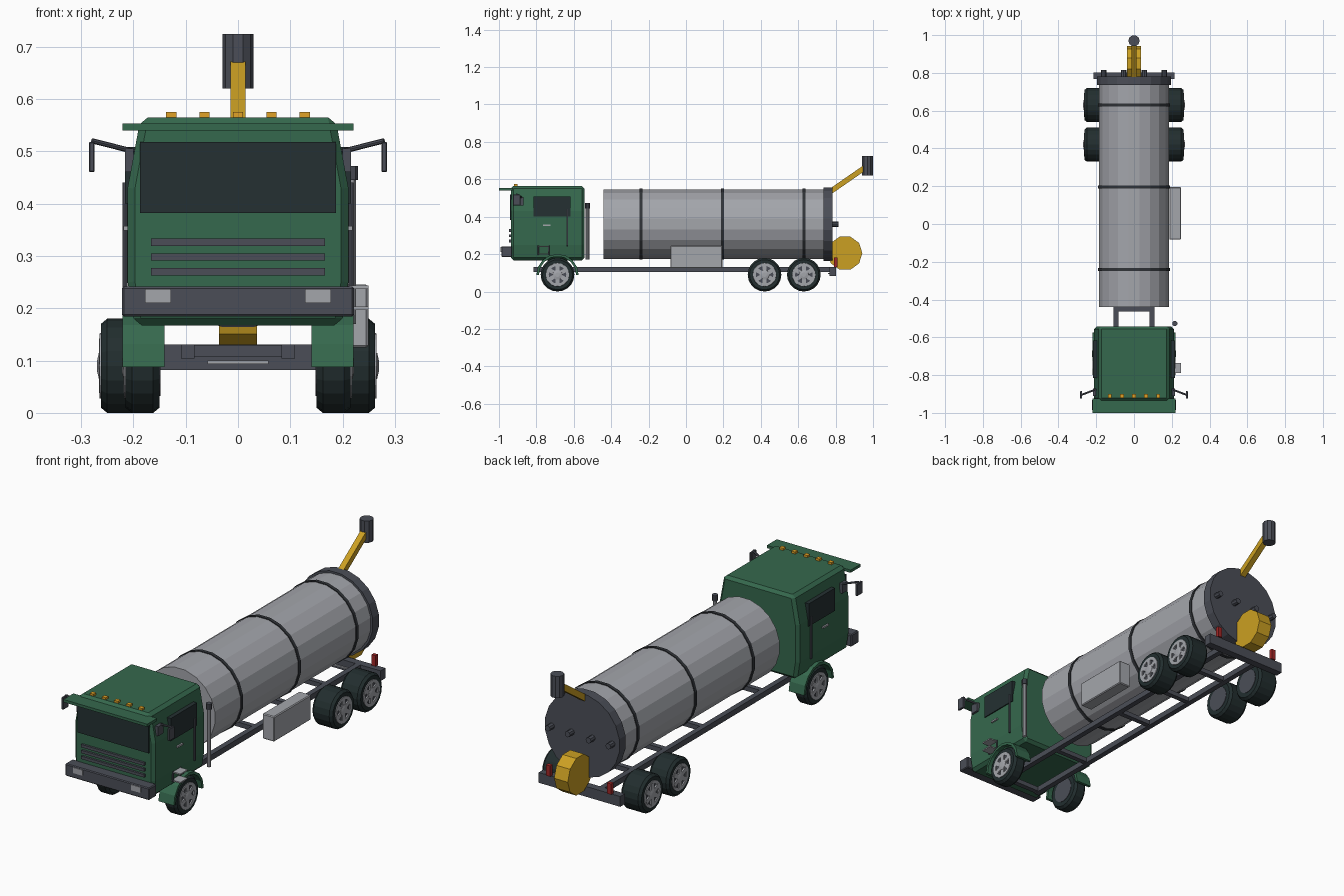
import bpy, bmesh, math
from mathutils import Vector, Matrix

if "Cube" in bpy.data.objects:
    bpy.data.objects.remove(bpy.data.objects["Cube"], do_unlink=True)


def material(name, r, g, b):
    m = bpy.data.materials.new(name)
    m.use_nodes = True
    m.diffuse_color = (r, g, b, 1)
    m.node_tree.nodes["Principled BSDF"].inputs["Base Color"].default_value = (r, g, b, 1)
    return m


GREEN = material("cab green", 0.036, 0.14, 0.075)
SILVER = material("light grey", 0.37, 0.38, 0.41)
STEEL = material("dark steel", 0.07, 0.076, 0.096)
RUBBER = material("tyre black", 0.016, 0.027, 0.028)
GLASS = material("dark glass", 0.018, 0.03, 0.032)
YELLOW = material("machine yellow", 0.6, 0.35, 0.016)
AMBER = material("lamp amber", 0.75, 0.36, 0.02)
RED = material("lamp red", 0.36, 0.02, 0.02)
BAND = material("band grey", 0.03, 0.034, 0.04)


def finish(name, bm, mat, bevel=0):
    bmesh.ops.recalc_face_normals(bm, faces=bm.faces[:])
    me = bpy.data.meshes.new(name)
    bm.to_mesh(me)
    bm.free()
    me.materials.append(mat)
    ob = bpy.data.objects.new(name, me)
    bpy.context.collection.objects.link(ob)
    if bevel:
        mod = ob.modifiers.new("edge", "BEVEL")
        mod.width, mod.segments = bevel, 1
    return ob


def box(name, mat, x, y, z, bevel=0):
    """Box from (min, max) pairs."""
    bm = bmesh.new()
    bmesh.ops.create_cube(bm, size=1)
    for v in bm.verts:
        v.co = [(a + b) / 2 + c * (b - a) for (a, b), c in zip((x, y, z), v.co)]
    return finish(name, bm, mat, bevel)


def pair(name, mat, x, y, z, bevel=0):
    box(name + "_left", mat, x, y, z, bevel)
    box(name + "_right", mat, (-x[1], -x[0]), y, z, bevel)


def rod(name, mat, a, b, r, sides=8, turn=0):
    """Straight bar between two points."""
    a, b = Vector(a), Vector(b)
    bm = bmesh.new()
    bmesh.ops.create_cone(bm, cap_ends=True, segments=sides, radius1=r, radius2=r, depth=(b - a).length)
    rot = (b - a).to_track_quat("Z", "Y").to_matrix().to_4x4()
    bmesh.ops.transform(bm, verts=bm.verts, matrix=Matrix.Translation((a + b) / 2) @ rot @ Matrix.Rotation(turn, 4, "Z"))
    return finish(name, bm, mat)


def prism(name, mat, pts, place, lo, hi, bevel=0):
    """Extrude a 2D outline; place(u, v, w) gives the 3D point."""
    bm = bmesh.new()
    rings = [[bm.verts.new(place(u, v, w)) for u, v in pts] for w in (lo, hi)]
    bm.faces.new(rings[0])
    bm.faces.new(rings[1])
    n = len(pts)
    for i in range(n):
        j = (i + 1) % n
        bm.faces.new((rings[0][i], rings[0][j], rings[1][j], rings[1][i]))
    return finish(name, bm, mat, bevel)


def lathe(name, mat, profile, centre, side, sides=20):
    """Spin (x, radius) points about an x axis through centre."""
    bm = bmesh.new()
    rings = []
    for x, r in profile:
        rings.append([bm.verts.new((side * x, centre[0] + r * math.cos(math.tau * i / sides),
                                    centre[1] + r * math.sin(math.tau * i / sides))) for i in range(sides)])
    for p, q in zip(rings, rings[1:]):
        for i in range(sides):
            j = (i + 1) % sides
            bm.faces.new((p[i], p[j], q[j], q[i]))
    bm.faces.new(rings[0])
    bm.faces.new(rings[-1])
    return finish(name, bm, mat)


# Cab body, bulging at the waist
half = [(0.198, 0.167), (0.211, 0.25), (0.211, 0.43), (0.186, 0.565)]
outline = half + [(-x, z) for x, z in reversed(half)]
prism("cab", GREEN, outline, lambda u, v, w: (u, w, v), -0.936, -0.543, 0.014)
box("sun_visor", GREEN, (-0.221, 0.221), (-1.0, -0.925), (0.54, 0.553))
box("windscreen", GLASS, (-0.187, 0.187), (-0.941, -0.932), (0.382, 0.518))
for i, z in enumerate((0.27, 0.298, 0.326)):
    box(f"grille_bar_{i}", STEEL, (-0.166, 0.166), (-0.946, -0.93), (z - 0.007, z + 0.007))
for i in range(-2, 3):
    box(f"roof_lamp_{i + 2}", AMBER, (i * 0.064 - 0.01, i * 0.064 + 0.01), (-0.92, -0.9), (0.56, 0.575))
box("front_bumper", STEEL, (-0.222, 0.222), (-0.987, -0.93), (0.184, 0.242), 0.004)
pair("headlamp", SILVER, (0.128, 0.178), (-0.991, -0.983), (0.21, 0.237))

# Doors and mirrors
pair("side_window", GLASS, (0.19, 0.216), (-0.815, -0.617), (0.4, 0.508))
pair("door_handle", SILVER, (0.208, 0.219), (-0.765, -0.725), (0.349, 0.357))
for s, side in ((1, "left"), (-1, "right")):
    rod(f"grab_rail_{side}", STEEL, (s * 0.216, -0.635, 0.24), (s * 0.216, -0.635, 0.44), 0.005)
    rod(f"mirror_arm_{side}", STEEL, (s * 0.2, -0.875, 0.5), (s * 0.279, -0.905, 0.52), 0.005)
pair("mirror", STEEL, (0.274, 0.285), (-0.925, -0.885), (0.46, 0.518), 0.002)
pair("mirror_mount", STEEL, (0.2, 0.216), (-0.91, -0.87), (0.46, 0.505))

# Exhaust and steps on the left side
rod("exhaust_pipe", SILVER, (0.216, -0.527, 0.17), (0.216, -0.527, 0.45), 0.01, 10)
rod("exhaust_cap", STEEL, (0.216, -0.527, 0.445), (0.216, -0.527, 0.472), 0.014, 10)
for z in (0.2, 0.24):
    box("cab_step", SILVER, (0.2, 0.249), (-0.79, -0.735), (z - 0.003, z + 0.003))
for y in (-0.79, -0.735):
    rod("step_bracket", STEEL, (0.21, y, 0.195), (0.21, y, 0.245), 0.004, 6)


# Wheels: tyre, recessed disc, rim ring, spokes and hub
def wheel(name, y, inner, outer):
    c = (y, 0.09)
    for s, side in ((1, "left"), (-1, "right")):
        tag = f"{name}_{side}"
        lathe(tag + "_tyre", RUBBER, [(inner, 0.06), (inner, 0.08), (inner + 0.012, 0.09),
              (outer - 0.012, 0.09), (outer, 0.08), (outer, 0.062), (outer - 0.008, 0.06)], c, s)
        lathe(tag + "_disc", STEEL, [(inner - 0.002, 0.058), (outer - 0.003, 0.058)], c, s)
        lathe(tag + "_rim", SILVER, [(outer - 0.006, 0.05), (outer - 0.006, 0.064), (outer + 0.003, 0.062),
              (outer + 0.003, 0.047), (outer - 0.006, 0.047)], c, s)
        lathe(tag + "_hub", SILVER, [(outer - 0.005, 0.028), (outer + 0.004, 0.026), (outer + 0.007, 0.012)], c, s, 10)
        for i in range(6):
            a = math.tau * i / 6
            ob = box(f"{tag}_spoke_{i}", SILVER, (-0.004, 0.003), (-0.011, 0.011), (0.015, 0.052))
            ob.location = (s * outer, y, 0.09)
            ob.rotation_euler.x = a


wheel("front_wheel", -0.687, 0.15, 0.215)
wheel("middle_wheel", 0.42, 0.155, 0.262)
wheel("rear_wheel", 0.63, 0.155, 0.262)

# Front mudguards
angles = [math.pi * i / 8 for i in range(9)]
arch = [(0.113 * math.cos(a), 0.113 * math.sin(a)) for a in angles]
arch += [(0.1 * math.cos(a), 0.1 * math.sin(a)) for a in reversed(angles)]
for lo, side in ((0.14, "left"), (-0.221, "right")):
    prism(f"mudguard_{side}", GREEN, arch, lambda u, v, w: (w, -0.687 + u, 0.088 + v), lo, lo + 0.081)

# Chassis
pair("frame_rail", STEEL, (0.083, 0.109), (-0.815, 0.78), (0.104, 0.131))
for i, y in enumerate((-0.8, -0.45, 0.0, 0.28, 0.53)):
    box(f"cross_member_{i}", STEEL, (-0.09, 0.09), (y - 0.012, y + 0.012), (0.107, 0.129))
box("rear_bumper", STEEL, (-0.215, 0.215), (0.767, 0.803), (0.082, 0.131))
box("bumper_strip", SILVER, (-0.058, 0.058), (0.76, 0.769), (0.093, 0.1))
pair("tail_lamp", RED, (0.15, 0.172), (0.792, 0.81), (0.131, 0.182))
box("side_locker", SILVER, (0.187, 0.249), (-0.083, 0.195), (0.125, 0.245), 0.004)

# Tank with hoops, end plate and clamps
MID = 0.36
turn = math.pi / 20


def drum(name, mat, lo, hi, r):
    rod(name, mat, (0, lo, MID), (0, hi, MID), r, 20, turn)


drum("tank", SILVER, -0.44, 0.76, 0.188)
for i, y in enumerate((-0.24, 0.195, 0.63)):
    drum(f"tank_hoop_{i}", BAND, y - 0.008, y + 0.008, 0.192)
drum("tank_end_plate", STEEL, 0.735, 0.782, 0.198)
for i, x in enumerate((-0.16, -0.055, 0.055, 0.16)):
    rod(f"end_clamp_{i}", STEEL, (x, 0.775, MID), (x, 0.815, MID), 0.014)

# Pump housing, boom and suction head at the rear
lathe("pump_housing", YELLOW, [(-0.036, 0.093), (0.036, 0.093)], (0.85, 0.205), 1, 10)
rod("boom", YELLOW, (0, 0.765, 0.53), (0, 0.96, 0.665), 0.02, 4, math.pi / 4)
rod("suction_head", STEEL, (0, 0.97, 0.62), (0, 0.97, 0.724), 0.03, 10, math.pi / 2)
